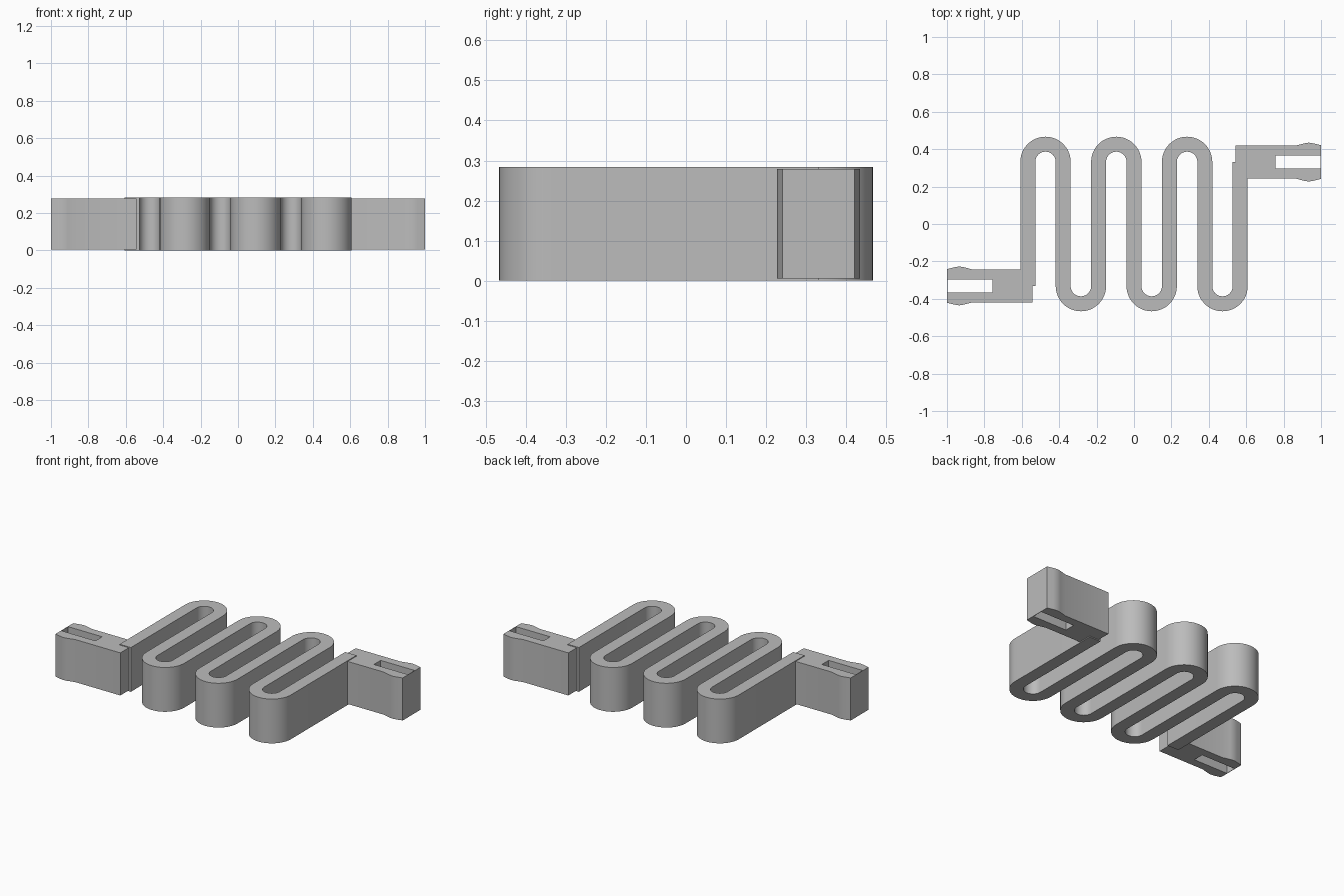
import bpy, bmesh, math
from mathutils import Vector

cube = bpy.data.objects.get("Cube")
if cube:
    bpy.data.objects.remove(cube, do_unlink=True)

HEIGHT = 0.284
PITCH = 0.1893      # spacing of the spring legs
HALF = 0.04         # half the strip width
END_Y = 0.332       # where the legs meet the bends

grey = bpy.data.materials.new("plain_grey")
grey.use_nodes = True
colour = (0.5, 0.5, 0.5, 1)
grey.diffuse_color = colour
grey.node_tree.nodes["Principled BSDF"].inputs["Base Color"].default_value = colour


def finish(name, bm):
    bmesh.ops.recalc_face_normals(bm, faces=bm.faces)
    mesh = bpy.data.meshes.new(name)
    bm.to_mesh(mesh)
    bm.free()
    obj = bpy.data.objects.new(name, mesh)
    bpy.context.collection.objects.link(obj)
    mesh.materials.append(grey)
    return obj


def smooth(obj):
    bpy.ops.object.select_all(action="DESELECT")
    obj.select_set(True)
    bpy.context.view_layer.objects.active = obj
    bpy.ops.object.shade_smooth_by_angle(angle=math.radians(30))


def extrude(bm, faces, height):
    top = bmesh.ops.extrude_face_region(bm, geom=faces)["geom"]
    verts = [v for v in top if isinstance(v, bmesh.types.BMVert)]
    bmesh.ops.translate(bm, verts=verts, vec=(0, 0, height))


def prism(name, points, z0, z1):
    bm = bmesh.new()
    face = bm.faces.new([bm.verts.new((x, y, z0)) for x, y in points])
    extrude(bm, [face], z1 - z0)
    return finish(name, bm)


# Winding spring: pairs of inner and outer points along straight legs and bends
pairs = [(Vector((-3 * PITCH, -END_Y, 0)), Vector((-1, 0, 0)))]
STEPS = 24
for bend in range(6):
    side = 1 if bend % 2 == 0 else -1
    centre = Vector(((bend - 2.5) * PITCH, side * END_Y, 0))
    for i in range(STEPS + 1):
        a = math.pi * (1 - i / STEPS)
        out = Vector((math.cos(a), side * math.sin(a), 0))
        pairs.append((centre + out * PITCH / 2, out * side))
pairs.append((Vector((3 * PITCH, END_Y, 0)), Vector((-1, 0, 0))))

bm = bmesh.new()
rows = [(bm.verts.new(p + n * HALF), bm.verts.new(p - n * HALF)) for p, n in pairs]
strip = [bm.faces.new((a[0], a[1], b[1], b[0])) for a, b in zip(rows, rows[1:])]
extrude(bm, strip, HEIGHT)
smooth(finish("winding_spring", bm))

# End clips: flared blocks with a slot through them, closed by a thin end web
edge = [(0.542, 0.0875), (0.862, 0.0875), (0.91, 0.1), (0.935, 0.104),
        (0.96, 0.1), (1.0, 0.09)]
for name, sign in (("left_clip", 1), ("right_clip", -1)):
    ring = edge + [(x, -y) for x, y in reversed(edge)]
    clip = prism(name, [(sign * x, sign * (y + 0.331)) for x, y in ring], 0.006, 0.279)
    slot = [(0.756, 0.034), (0.997, 0.034), (0.997, -0.034), (0.756, -0.034)]
    cutter = prism("slot_cutter", [(sign * x, sign * (y + 0.331)) for x, y in slot], -0.1, 0.4)
    cutter.hide_render = True
    smooth(clip)
    cut = clip.modifiers.new("slot", "BOOLEAN")
    cut.operation = "DIFFERENCE"
    cut.solver = "EXACT"
    cut.object = cutter
    bpy.ops.object.modifier_apply(modifier=cut.name)
    bpy.data.objects.remove(cutter, do_unlink=True)
